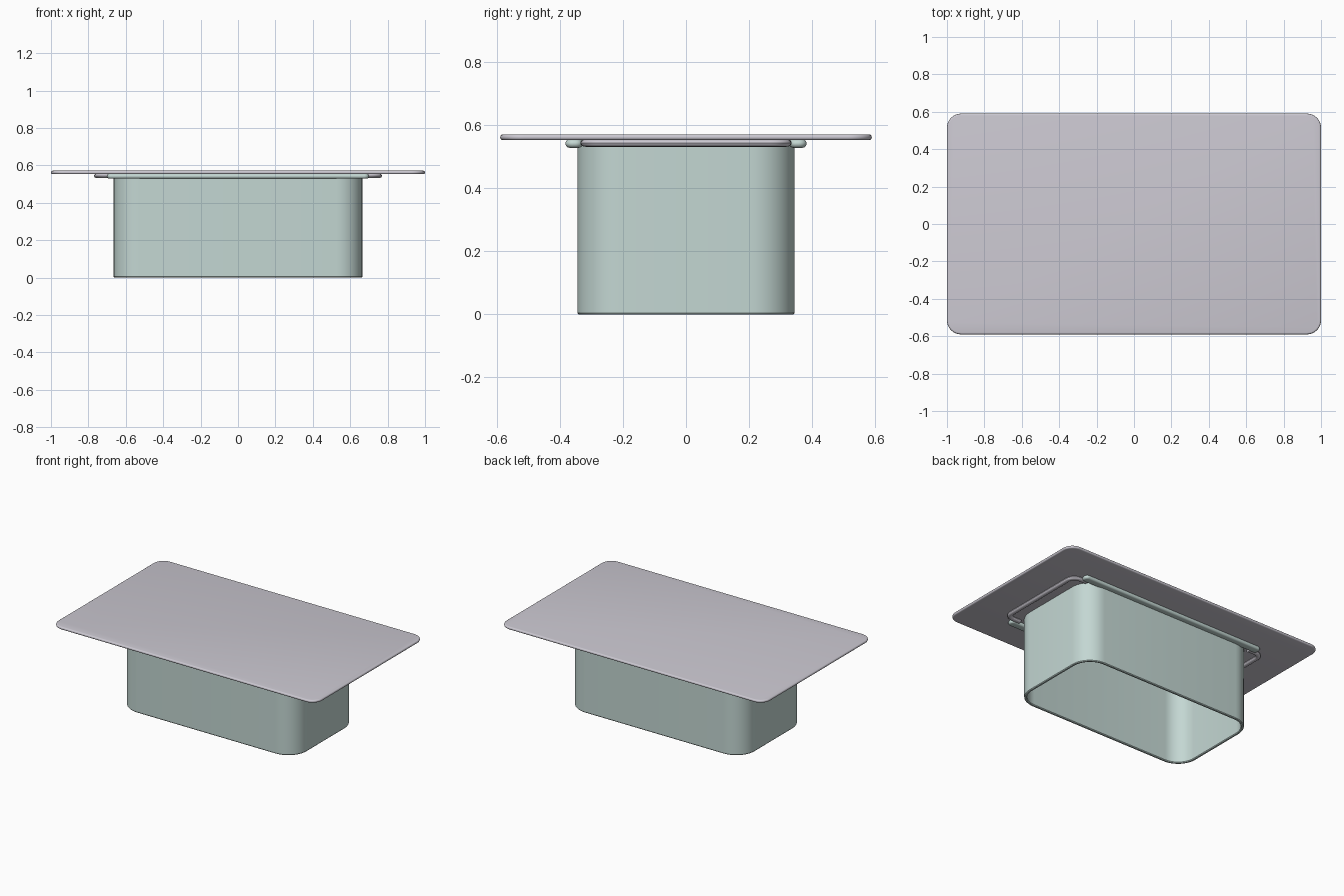
import bpy, bmesh, math

if "Cube" in bpy.data.objects:
    bpy.data.objects.remove(bpy.data.objects["Cube"])


def material(name, rgb):
    m = bpy.data.materials.new(name)
    m.diffuse_color = (*rgb, 1)
    m.use_nodes = True
    m.node_tree.nodes["Principled BSDF"].inputs["Base Color"].default_value = m.diffuse_color
    return m


GREEN = material("sage_green", (0.55, 0.68, 0.65))
GREY = material("warm_grey", (0.60, 0.58, 0.64))


def outline(hx, hy, r, n=10):
    """Rounded rectangle as a list of 2D points."""
    pts = []
    for k, (sx, sy) in enumerate([(1, 1), (-1, 1), (-1, -1), (1, -1)]):
        for i in range(n + 1):
            a = math.pi / 2 * (k + i / n)
            pts.append((sx * (hx - r) + r * math.cos(a),
                        sy * (hy - r) + r * math.sin(a)))
    return pts


def finish(name, bm, mat):
    bmesh.ops.recalc_face_normals(bm, faces=bm.faces)
    me = bpy.data.meshes.new(name)
    bm.to_mesh(me)
    bm.free()
    ob = bpy.data.objects.new(name, me)
    bpy.context.collection.objects.link(ob)
    me.materials.append(mat)
    bpy.ops.object.select_all(action='DESELECT')
    ob.select_set(True)
    bpy.context.view_layer.objects.active = ob
    bpy.ops.object.shade_smooth_by_angle(angle=math.radians(35))
    return ob


def loft(name, hx, hy, r, profile, mat, center=(0, 0), closed=False):
    """Sweep a profile of (inset, z) round a rounded rectangle."""
    bm = bmesh.new()
    rings = [[bm.verts.new((x + center[0], y + center[1], z))
              for x, y in outline(hx - d, hy - d, r - d)] for d, z in profile]
    pairs = list(zip(rings, rings[1:]))
    if closed:
        pairs.append((rings[-1], rings[0]))
    for a, b in pairs:
        for i in range(len(a)):
            j = (i + 1) % len(a)
            bm.faces.new((a[i], a[j], b[j], b[i]))
    if not closed:
        bm.faces.new(rings[0])
        bm.faces.new(rings[-1])
    return finish(name, bm, mat)


def soft_edge(z0, z1):
    """Half-round edge profile between two heights."""
    h = (z1 - z0) / 2
    return [(h - h * math.cos(a), z0 + h + h * math.sin(a))
            for a in (math.pi * (i / 8 - 0.5) for i in range(9))]


# Table top
loft("table_top", 1.0, 0.59, 0.075, soft_edge(0.553, 0.572), GREY)

# Hollow pedestal, open at the bottom
loft("pedestal", 0.665, 0.345, 0.14,
     [(0.004, 0), (0, 0.005), (0, 0.556), (0.018, 0.556), (0.018, 0.005), (0.014, 0)],
     GREEN, closed=True)

# Rails along the long sides
for side, s in (("front", -1), ("back", 1)):
    loft(side + "_rail", 0.70, 0.028, 0.025, soft_edge(0.529, 0.556), GREEN,
         center=(0, s * 0.355))


# Bent rods under each end of the top
def end_rod(name, s):
    path = [(0.65, -0.318)]
    for sy in (-1, 1):
        for i in range(7):
            a = math.pi / 2 * i / 6
            if sy > 0:
                a = math.pi / 2 - a
            path.append((0.703 + 0.05 * math.sin(a), sy * (0.268 + 0.05 * math.cos(a))))
    path.append((0.65, 0.318))
    bm = bmesh.new()
    rings = []
    for i, (x, y) in enumerate(path):
        p, q = path[max(i - 1, 0)], path[min(i + 1, len(path) - 1)]
        dx, dy = q[0] - p[0], q[1] - p[1]
        l = math.hypot(dx, dy)
        ring = []
        for k in range(12):
            a = math.tau * k / 12
            o = 0.017 * math.cos(a)
            ring.append(bm.verts.new((s * (x + o * dy / l), y - o * dx / l,
                                      0.544 + 0.012 * math.sin(a))))
        rings.append(ring)
    for a, b in zip(rings, rings[1:]):
        for k in range(12):
            m = (k + 1) % 12
            bm.faces.new((a[k], a[m], b[m], b[k]))
    bm.faces.new(rings[0])
    bm.faces.new(rings[-1])
    finish(name, bm, GREY)


end_rod("left_end_rod", -1)
end_rod("right_end_rod", 1)
